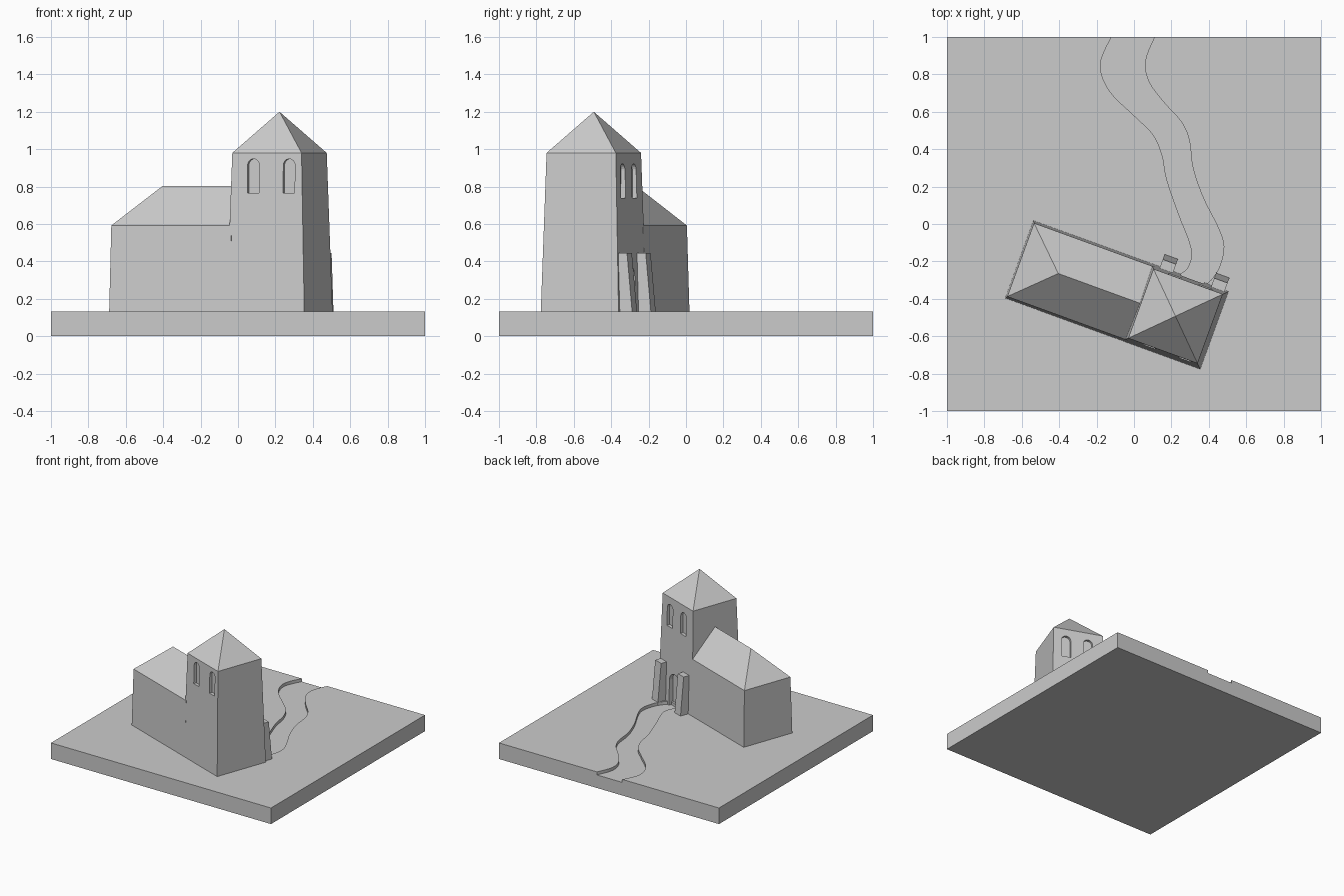
import bpy, bmesh, math
from mathutils import Vector

if "Cube" in bpy.data.objects:
    bpy.data.objects.remove(bpy.data.objects["Cube"])

CHURCH = ((-0.091, -0.379, 0), math.radians(-20))  # placement of the turned building


def make(name, verts, faces, church=True):
    me = bpy.data.meshes.new(name)
    me.from_pydata(verts, [], faces)
    bm = bmesh.new()
    bm.from_mesh(me)
    bmesh.ops.recalc_face_normals(bm, faces=bm.faces)
    bm.to_mesh(me)
    bm.free()
    ob = bpy.data.objects.new(name, me)
    bpy.context.collection.objects.link(ob)
    if church:
        ob.location = CHURCH[0]
        ob.rotation_euler[2] = CHURCH[1]
    return ob


def prism(name, bottom, top, church=True):
    n = len(bottom)
    sides = [(i, (i + 1) % n, n + (i + 1) % n, n + i) for i in range(n)]
    return make(name, bottom + top, sides + [tuple(range(n)), tuple(range(n, 2 * n))], church)


def rect(x0, x1, y0, y1, z):
    return [(x0, y0, z), (x1, y0, z), (x1, y1, z), (x0, y1, z)]


def arch(name, u, width, z0, z1, v0, v1):
    r = width / 2
    pts = [(u - r, z0), (u + r, z0)]
    pts += [(u + r * math.cos(a), z1 - r + r * math.sin(a))
            for a in (math.pi * i / 12 for i in range(13))]
    return prism(name, [(x, v0, z) for x, z in pts], [(x, v1, z) for x, z in pts])


def cut(ob, cutter):
    cutter.hide_render = True
    m = ob.modifiers.new("cut", 'BOOLEAN')
    m.operation = 'DIFFERENCE'
    m.solver = 'EXACT'
    m.object = cutter
    bpy.context.view_layer.objects.active = ob
    bpy.ops.object.modifier_apply(modifier=m.name)
    bpy.data.objects.remove(cutter)


def smooth(pts, steps=5):
    p = [Vector(q) for q in pts]
    p = [2 * p[0] - p[1]] + p + [2 * p[-1] - p[-2]]
    out = []
    for a, b, c, d in zip(p, p[1:], p[2:], p[3:]):
        for i in range(steps):
            t = i / steps
            out.append(0.5 * (2 * b + (c - a) * t + (2 * a - 5 * b + 4 * c - d) * t * t
                              + (3 * b - a - 3 * c + d) * t ** 3))
    return out + [p[-2]]


# ground slab with sunken winding path
slab = prism("ground_slab", rect(-1, 1, -1, 1, 0), rect(-1, 1, -1, 1, 0.132), False)
left = smooth([(-0.08, 1.05), (-0.12, 1), (-0.18, 0.85), (-0.13, 0.71), (0, 0.58), (0.1, 0.48),
               (0.15, 0.37), (0.175, 0.24), (0.24, 0.05), (0.295, -0.09), (0.31, -0.17),
               (0.285, -0.24), (0.24, -0.27), (0.2, -0.265)])
right = smooth([(0.145, 1.05), (0.11, 1), (0.06, 0.87), (0.08, 0.76), (0.16, 0.65), (0.25, 0.55),
                (0.295, 0.45), (0.315, 0.3), (0.37, 0.14), (0.45, -0.02), (0.48, -0.12),
                (0.46, -0.22), (0.42, -0.29), (0.37, -0.335)])
outline = left + right[::-1]
cut(slab, prism("path_cutter", [(p.x, p.y, 0.107) for p in outline],
                [(p.x, p.y, 0.2) for p in outline], False))

# nave: tapering walls and a roof hipped at the far end
E = 0.135
nave = rect(-0.556, E, -0.221, 0.221, 0.12) + rect(-0.548, E, -0.209, 0.209, 0.592)
nave += [(-0.334, 0, 0.802), (E, 0, 0.802)]
make("nave", nave, [(0, 1, 2, 3), (0, 1, 5, 4), (2, 3, 7, 6), (3, 0, 4, 7),
                    (4, 5, 9, 8), (6, 7, 8, 9), (7, 4, 8), (1, 2, 6, 9, 5)])

# tower: tapering shaft with a pyramid roof
C, B, T = 0.333, 0.222, 0.197
shaft = rect(C - B, C + B, -B, B, 0.1) + rect(C - T, C + T, -T, T, 0.98) + [(C, 0, 1.2)]
faces = [(0, 1, 2, 3)]
for i in range(4):
    j = (i + 1) % 4
    faces += [(i, j, 4 + j, 4 + i), (4 + i, 4 + j, 8)]
tower = make("tower", shaft, faces)

# belfry windows on two sides, and the doorway
for u in (0.257, 0.46):
    cut(tower, arch("window_cutter", u, 0.066, 0.765, 0.948, -0.3, -0.178))
for u in (0.256, 0.43):
    cut(tower, arch("window_cutter", u, 0.072, 0.74, 0.922, 0.178, 0.3))
cut(tower, arch("door_cutter", 0.35, 0.13, 0.107, 0.38, 0.185, 0.3))

# leaning buttresses beside the door
for u in (0.203, 0.496):
    prism("door_buttress", rect(u - 0.038, u + 0.038, 0.19, 0.294, 0.1),
          rect(u - 0.038, u + 0.038, 0.19, 0.262, 0.445))
